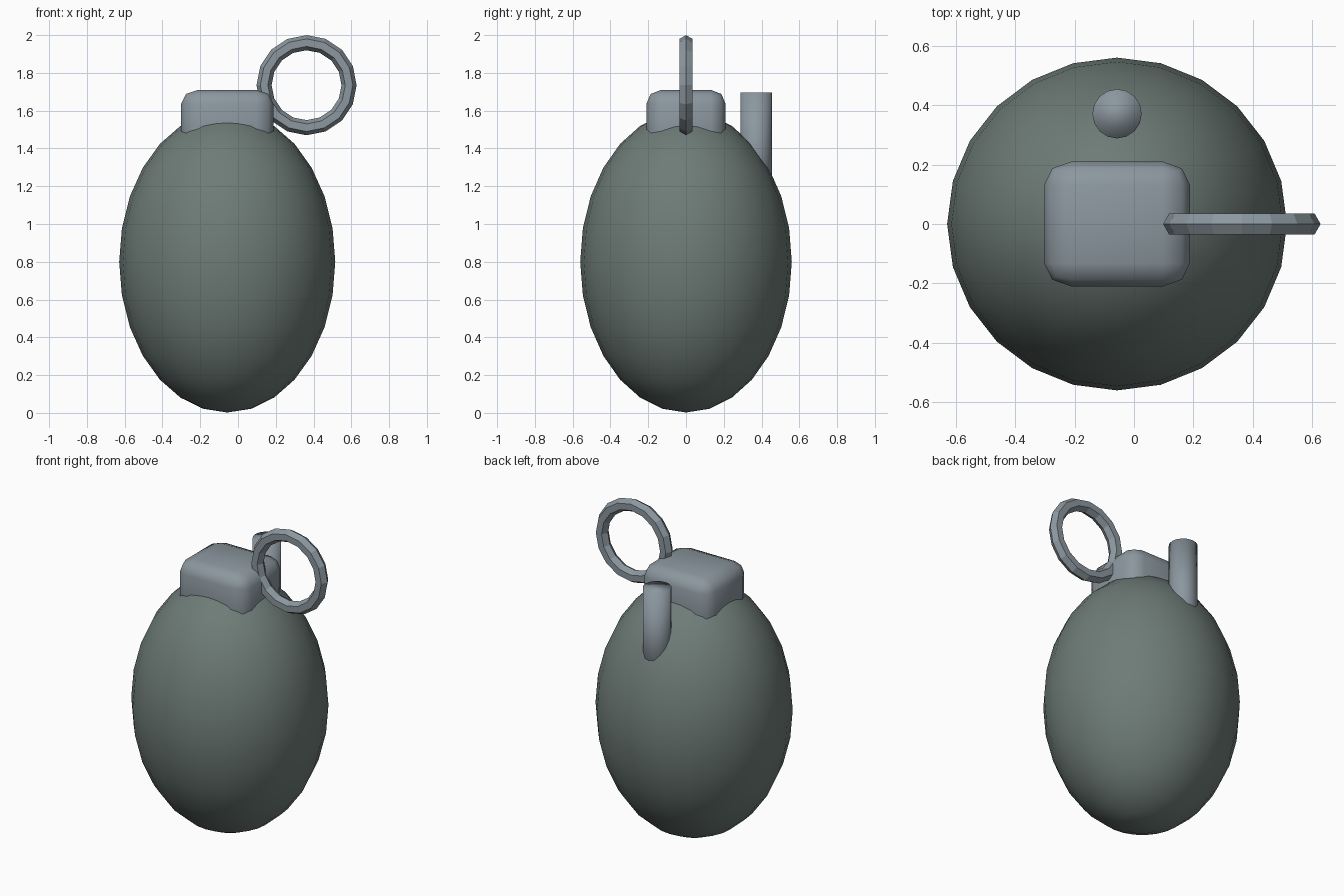
import bpy, bmesh
from math import radians
from mathutils import Matrix

if "Cube" in bpy.data.objects:
    bpy.data.objects.remove(bpy.data.objects["Cube"])

CX = -0.057  # axis of body, cap and rod


def material(name, rgb):
    mat = bpy.data.materials.new(name)
    mat.diffuse_color = (*rgb, 1)
    mat.use_nodes = True
    mat.node_tree.nodes["Principled BSDF"].inputs["Base Color"].default_value = mat.diffuse_color
    return mat


green = material("dull_green", (0.155, 0.200, 0.182))
metal = material("blue_grey_metal", (0.26, 0.31, 0.345))


def finish(name, bm, mat):
    """Turn a bmesh into a smooth-shaded object."""
    bmesh.ops.recalc_face_normals(bm, faces=bm.faces)
    me = bpy.data.meshes.new(name)
    bm.to_mesh(me)
    bm.free()
    for p in me.polygons:
        p.use_smooth = True
    me.materials.append(mat)
    ob = bpy.data.objects.new(name, me)
    bpy.context.collection.objects.link(ob)


def place(loc, scale):
    return Matrix.Translation(loc) @ Matrix.Diagonal((*scale, 1))


# Egg-shaped body
bm = bmesh.new()
bmesh.ops.create_uvsphere(bm, u_segments=24, v_segments=14, radius=1,
                          matrix=place((CX, 0, 0.8), (0.572, 0.56, 0.798)))
finish("body", bm, green)

# Rounded cap block, bevelled as a cube and then scaled to size
bm = bmesh.new()
bmesh.ops.create_cube(bm, size=2)
bmesh.ops.bevel(bm, geom=bm.edges[:], offset=0.37, segments=2, profile=0.5, affect='EDGES')
bmesh.ops.transform(bm, verts=bm.verts,
                    matrix=place((CX, 0, 1.51), (0.245, 0.21, 0.20)))
finish("cap_block", bm, metal)

# Upright rod behind the cap
bm = bmesh.new()
bmesh.ops.create_cone(bm, cap_ends=True, segments=16, radius1=0.083, radius2=0.083, depth=0.65,
                      matrix=Matrix.Translation((CX, 0.371, 1.37)))
finish("rear_rod", bm, metal)

# Pull ring: hexagonal section swept in 16 flat segments
bpy.ops.mesh.primitive_torus_add(major_segments=16, minor_segments=6,
                                 major_radius=0.225, minor_radius=0.04,
                                 location=(0.363, 0, 1.735), rotation=(radians(90), 0, 0))
ring = bpy.context.object
ring.name = "pull_ring"
ring.data.materials.append(metal)
bpy.ops.object.shade_flat()
